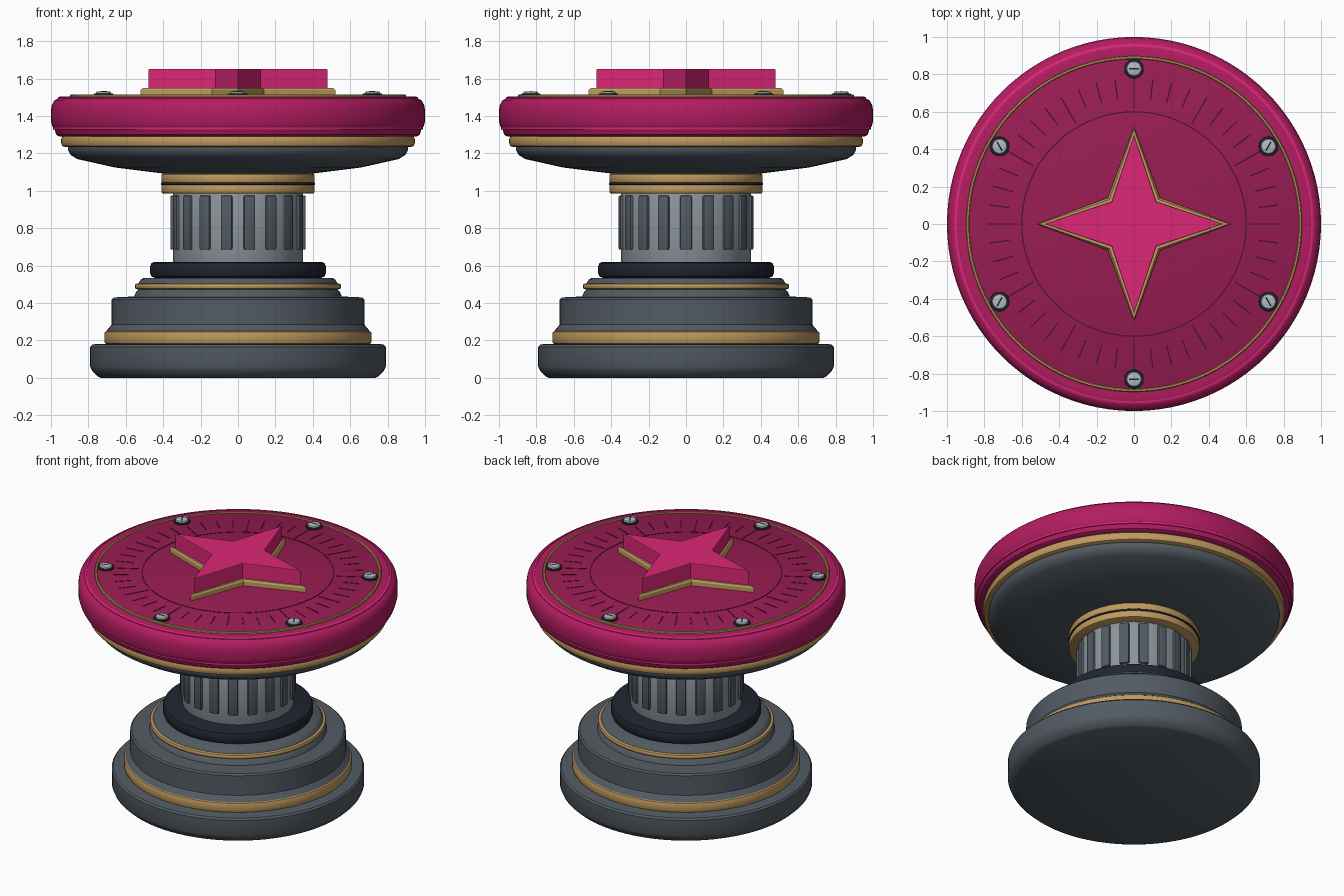
import bpy, bmesh, math
from math import cos, sin, pi, radians
from mathutils import Matrix

if "Cube" in bpy.data.objects:
    bpy.data.objects.remove(bpy.data.objects["Cube"])

COLORS = {
    "slate": (0.085, 0.105, 0.125, 1), "steel": (0.26, 0.30, 0.33, 1),
    "silver": (0.45, 0.50, 0.53, 1), "black": (0.014, 0.018, 0.03, 1),
    "gold": (0.52, 0.32, 0.11, 1), "pink": (0.71, 0.02, 0.18, 1),
    "rose": (0.45, 0.012, 0.12, 1), "wine": (0.32, 0.012, 0.085, 1),
    "ink": (0.06, 0.006, 0.025, 1),
}
MATS = {}
for key, col in COLORS.items():
    MATS[key] = bpy.data.materials.new(key)
    MATS[key].diffuse_color = col


def finish(name, bm, mat, angle=35):
    bmesh.ops.recalc_face_normals(bm, faces=bm.faces)
    me = bpy.data.meshes.new(name)
    bm.to_mesh(me)
    bm.free()
    ob = bpy.data.objects.new(name, me)
    bpy.context.collection.objects.link(ob)
    me.materials.append(MATS[mat])
    bpy.ops.object.select_all(action='DESELECT')
    ob.select_set(True)
    bpy.context.view_layer.objects.active = ob
    bpy.ops.object.shade_smooth_by_angle(angle=radians(angle))
    return ob


def lathe(name, profile, mat, closed=False, seg=96):
    """Revolve (radius, z) points; closed=True makes a ring section."""
    bm = bmesh.new()
    vs = [bm.verts.new((r, 0, z)) for r, z in profile]
    pairs = list(zip(vs, vs[1:])) + ([(vs[-1], vs[0])] if closed else [])
    es = [bm.edges.new(p) for p in pairs]
    bmesh.ops.spin(bm, geom=vs + es, axis=(0, 0, 1), cent=(0, 0, 0),
                   angle=2 * pi, steps=seg, use_duplicate=False)
    bmesh.ops.remove_doubles(bm, verts=bm.verts, dist=1e-5)
    return finish(name, bm, mat)


def disc(name, r, z0, z1, mat, bev=0.012):
    """Solid disc with rounded rims."""
    k = bev * 0.3
    return lathe(name, [(0, z0), (r - bev, z0), (r - k, z0 + k), (r, z0 + bev),
                        (r, z1 - bev), (r - k, z1 - k), (r - bev, z1), (0, z1)], mat)


def boxes(name, items, mat, bev=0):
    """Several boxes in one mesh: (matrix, size)."""
    bm = bmesh.new()
    for m, s in items:
        bmesh.ops.create_cube(bm, size=1, matrix=m @ Matrix.Diagonal((*s, 1)))
    if bev:
        bmesh.ops.bevel(bm, geom=bm.edges[:], offset=bev, segments=2,
                        affect='EDGES', profile=0.5)
    return finish(name, bm, mat)


def star(name, outer, inner, z0, z1, mat, bev):
    """Four-pointed prism with a chamfered top."""
    bm = bmesh.new()
    rows = []
    for z, k in ((z0, 0), (z1 - bev, 0), (z1, bev)):
        rows.append([bm.verts.new(((inner if i % 2 else outer) * f * cos(i * pi / 4),
                                   (inner if i % 2 else outer) * f * sin(i * pi / 4), z))
                     for i in range(8)
                     for f in [1 - k / (inner if i % 2 else outer)]])
    for a, b in zip(rows, rows[1:]):
        for i in range(8):
            j = (i + 1) % 8
            bm.faces.new((a[i], a[j], b[j], b[i]))
    bm.faces.new(rows[0][::-1])
    bm.faces.new(rows[-1])
    return finish(name, bm, mat, 20)


def polar(angle, r, z):
    return Matrix.Rotation(angle, 4, 'Z') @ Matrix.Translation((r, 0, z))


# Stepped base
lathe("base_foot", [(0, 0), (0.735, 0), (0.75, 0.008), (0.78, 0.037), (0.79, 0.06),
                    (0.79, 0.165), (0.78, 0.177), (0.765, 0.18), (0, 0.18)], "slate")
disc("base_lower_band", 0.715, 0.18, 0.25, "gold", 0.014)
lathe("base_body", [(0, 0.25), (0.705, 0.25), (0.675, 0.285), (0.675, 0.42),
                    (0.665, 0.43), (0.555, 0.435), (0.545, 0.46), (0.52, 0.48),
                    (0.535, 0.50), (0.52, 0.525), (0.505, 0.535), (0, 0.535)], "slate")
disc("base_upper_band", 0.552, 0.473, 0.505, "gold", 0.013)
disc("rubber_collar", 0.47, 0.535, 0.62, "black", 0.024)

# Fluted column with raised staves
disc("column", 0.348, 0.61, 1.0, "steel", 0.005)
boxes("column_staves", [(polar(radians(20 * i), 0.34, 0.83), (0.044, 0.062, 0.29))
                        for i in range(18)], "slate", 0.008)

# Neck collar with seam
disc("neck_collar_lower", 0.41, 0.985, 1.036, "gold", 0.012)
disc("neck_collar_seam", 0.413, 1.032, 1.044, "black", 0.003)
disc("neck_collar_upper", 0.41, 1.04, 1.092, "gold", 0.012)

# Head underside and rim
lathe("head_underside", [(0, 1.09), (0.38, 1.09), (0.66, 1.125), (0.86, 1.17),
                         (0.895, 1.192), (0.91, 1.22), (0.91, 1.24), (0, 1.24)], "slate")
disc("head_lower_band", 0.945, 1.235, 1.295, "gold", 0.018)
lathe("head_rim", [(0, 1.29), (0.955, 1.29), (0.972, 1.30), (0.98, 1.325), (0.993, 1.345),
                   (1.0, 1.37), (1.0, 1.43), (0.995, 1.46), (0.98, 1.485),
                   (0.955, 1.498), (0.925, 1.502), (0, 1.502)], "rose")
lathe("rim_lower_line", [(0.97, 1.328), (0.988, 1.328), (0.99, 1.335),
                         (0.988, 1.341), (0.97, 1.341)], "pink", True)
lathe("rim_upper_line", [(0.948, 1.49), (0.962, 1.49), (0.962, 1.499),
                         (0.955, 1.503), (0.948, 1.503)], "pink", True)

# Top plate with trim and dial marks
disc("top_plate", 0.885, 1.495, 1.51, "wine", 0.003)
lathe("top_trim", [(0.881, 1.497), (0.898, 1.497), (0.898, 1.511),
                   (0.894, 1.516), (0.885, 1.516), (0.881, 1.511)], "gold", True)
lathe("dial_ring", [(0.597, 1.505), (0.603, 1.505), (0.603, 1.512), (0.597, 1.512)],
      "ink", True)
ticks = []
for i in range(48):
    length = 0.16 if i % 4 == 0 else 0.11
    ticks.append((polar(i * pi / 24, 0.78 - length / 2, 1.508), (length, 0.007, 0.008)))
boxes("dial_ticks", ticks, "ink")

# Slotted screws around the plate
slots = []
for i in range(6):
    a = radians(30 + 60 * i)
    at = Matrix.Translation((0.83 * cos(a), 0.83 * sin(a), 0))
    washer = disc(f"screw_washer_{i}", 0.052, 1.505, 1.52, "black", 0.004)
    head = disc(f"screw_head_{i}", 0.04, 1.51, 1.532, "silver", 0.009)
    for ob in (washer, head):
        ob.matrix_world = at
    slots.append((at @ Matrix.Rotation(a * 2, 4, 'Z') @ Matrix.Translation((0, 0, 1.53)),
                  (0.056, 0.008, 0.006)))
boxes("screw_slots", slots, "black")

# Four-pointed emblem
star("star_base", 0.52, 0.198, 1.505, 1.55, "gold", 0.012)
star("star_top", 0.478, 0.17, 1.54, 1.65, "pink", 0.003)

for m in bpy.data.materials:
    if m.users and not m.is_grease_pencil:
        m.use_nodes = True
        m.node_tree.nodes["Principled BSDF"].inputs["Base Color"].default_value = m.diffuse_color
